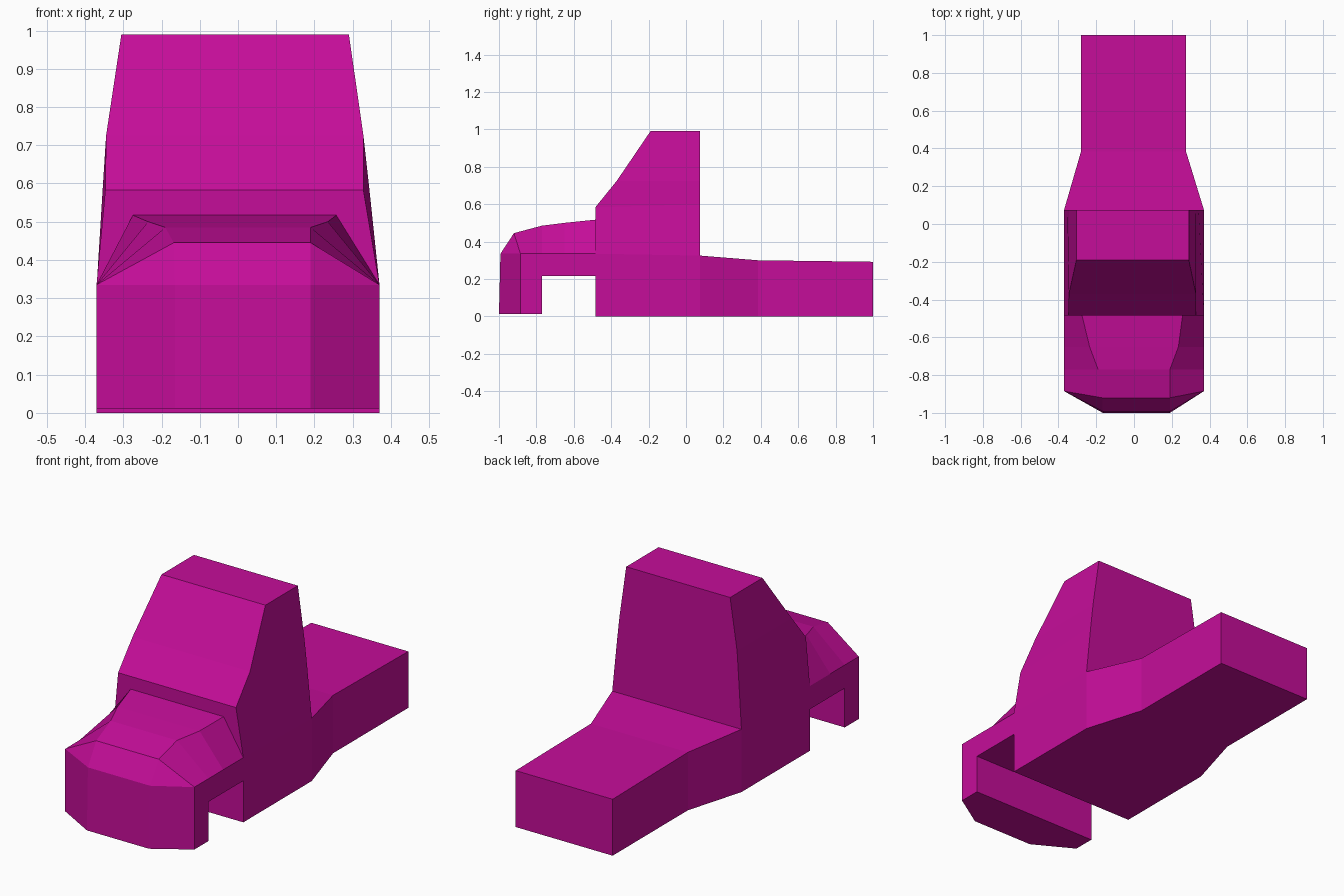
import bpy
import bmesh

cube = bpy.data.objects.get("Cube")
if cube:
    bpy.data.objects.remove(cube, do_unlink=True)

# Single body paint
paint = bpy.data.materials.new("magenta paint")
colour = (0.56, 0.004, 0.32, 1.0)
paint.use_nodes = True
paint.diffuse_color = colour
paint.node_tree.nodes["Principled BSDF"].inputs["Base Color"].default_value = colour


def loft(name, rings, cap_start=True, cap_end=True):
    """Skin a sequence of closed rings; repeated points merge to triangles."""
    bm = bmesh.new()
    rows = [[bm.verts.new(p) for p in ring] for ring in rings]
    for a, b in zip(rows, rows[1:]):
        for i in range(len(a)):
            j = (i + 1) % len(a)
            bm.faces.new((a[i], a[j], b[j], b[i]))
    if cap_start:
        bm.faces.new(rows[0])
    if cap_end:
        bm.faces.new(rows[-1])
    bmesh.ops.remove_doubles(bm, verts=bm.verts, dist=0.0005)
    bmesh.ops.dissolve_degenerate(bm, edges=bm.edges, dist=0.0005)
    bmesh.ops.recalc_face_normals(bm, faces=bm.faces)
    mesh = bpy.data.meshes.new(name)
    bm.to_mesh(mesh)
    bm.free()
    mesh.materials.append(paint)
    obj = bpy.data.objects.new(name, mesh)
    bpy.context.collection.objects.link(obj)
    return obj


W = 0.37        # half width of the body
BELT = 0.335    # height where the sides start leaning in
CAB_Y = -0.485  # front of the cab
BACK = 0.075    # back of the cab


# Cab: rings stacked upwards
def cab_ring(yf, zf, xl, xr, zb, bl, br):
    return [(xl, yf, zf), (xr, yf, zf), (br, BACK, zb), (bl, BACK, zb)]


loft("cab", [
    cab_ring(CAB_Y, 0, -W, W, 0, -W, W),
    cab_ring(CAB_Y, BELT, -W, W, 0.325, -W, W),
    cab_ring(CAB_Y, 0.583, -0.347, 0.328, 0.6, -0.353, 0.342),
    cab_ring(-0.37, 0.725, -0.345, 0.328, 0.725, -0.345, 0.328),
    cab_ring(-0.19, 0.99, -0.305, 0.29, 0.99, -0.305, 0.29),
])

# Rear chassis: sections running backwards, narrowing behind the cab
loft("rear_chassis", [
    [(l, y, 0), (r, y, 0), (r, y, z), (l, y, z)]
    for y, l, r, z in ((BACK, -W, W, 0.325),
                       (0.385, -0.28, 0.275, 0.30),
                       (1.0, -0.28, 0.275, 0.292))
], cap_start=False)


# Bonnet, nose and wheel arches: sections running from the nose to the cab
def bonnet_ring(y_side, bottom, y_top, z_top, l, r):
    return [(-W, y_side, bottom), (-W, y_side, BELT), (l, y_top, z_top),
            (r, y_top, z_top), (W, y_side, BELT), (W, y_side, bottom)]


FLOOR, ARCH, CORNER, STEP = 0.012, 0.215, -0.885, -0.77
nose_foot = [(-W, CORNER, FLOOR), (-W, CORNER, FLOOR), (-0.165, -1, FLOOR),
             (0.19, -1, FLOOR), (W, CORNER, FLOOR), (W, CORNER, FLOOR)]
loft("bonnet", [
    nose_foot,
    bonnet_ring(CORNER, FLOOR, -0.992, BELT, -0.165, 0.19),
    bonnet_ring(CORNER, FLOOR, -0.92, 0.445, -0.168, 0.19),
    bonnet_ring(STEP, FLOOR, STEP, 0.485, -0.19, 0.19),
    bonnet_ring(STEP, ARCH, STEP, 0.485, -0.19, 0.19),
    bonnet_ring(-0.65, ARCH, -0.65, 0.5, -0.235, 0.235),
    bonnet_ring(CAB_Y, ARCH, CAB_Y, 0.517, -0.275, 0.257),
], cap_end=False)
